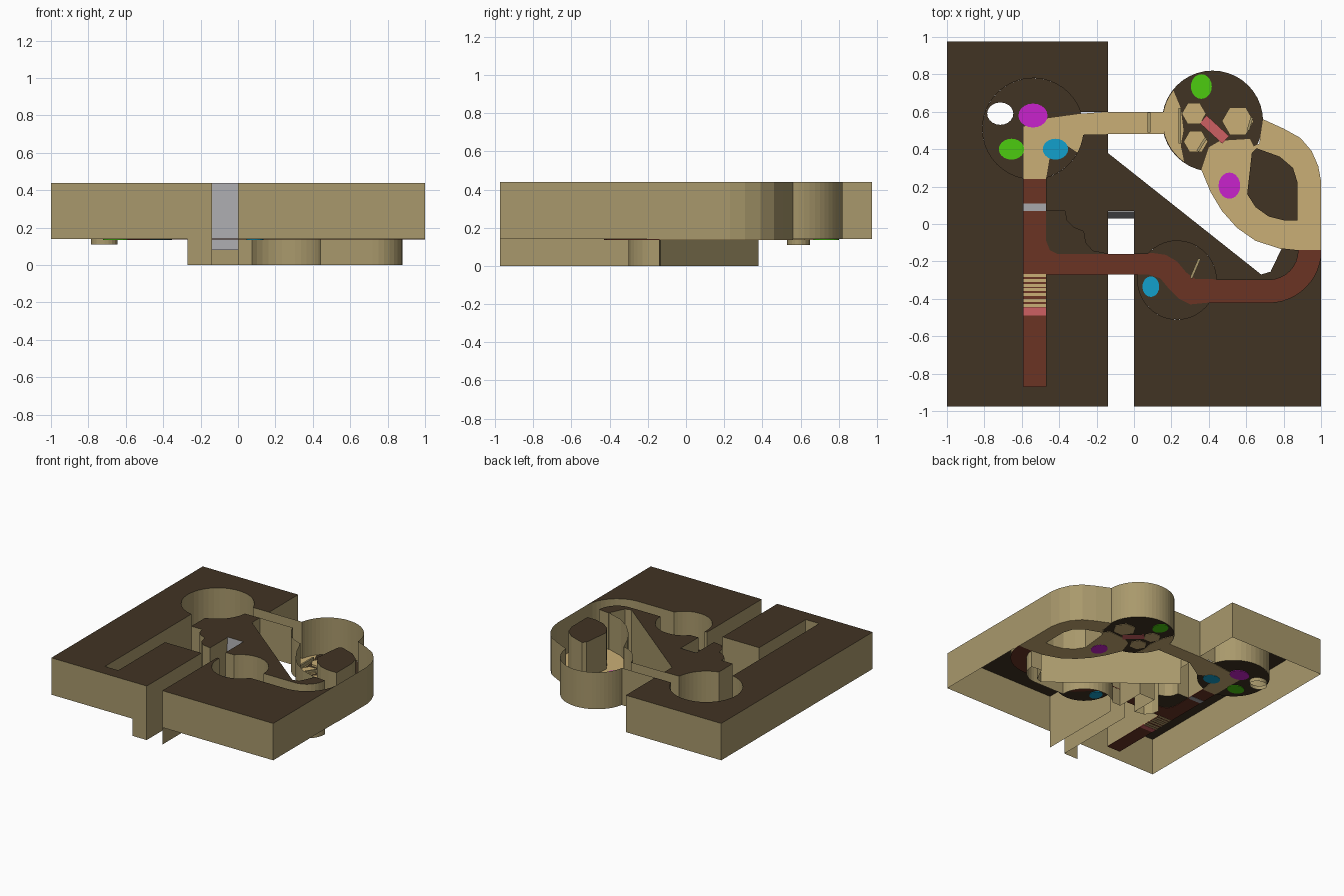
import bpy, bmesh, math

if "Cube" in bpy.data.objects:
    bpy.data.objects.remove(bpy.data.objects["Cube"])

TOP, FLOOR, BASE = 0.44, 0.14, 0.0


def material(name, hexcode):
    c = [int(hexcode[i:i + 2], 16) / 255 for i in (0, 2, 4)]
    c = [v / 12.92 if v < 0.04 else ((v + 0.055) / 1.055) ** 2.4 for v in c]
    m = bpy.data.materials.new(name)
    m.diffuse_color = (*c, 1)
    m.use_nodes = True
    m.node_tree.nodes["Principled BSDF"].inputs["Base Color"].default_value = m.diffuse_color
    return m


WALL = material("sand wall", "A9996C")
DARK = material("dark earth", "413323")
TAN = material("tan path", "CAAF76")
RED = material("red brown path", "6B3424")
GREY = material("grey gate", "A9A8AC")
PINK = material("pink", "CE6062")
MAGENTA = material("magenta", "C822CC")
GREEN = material("green", "4CCB10")
CYAN = material("cyan", "12A0CC")


def finish(name, bm, mats):
    me = bpy.data.meshes.new(name)
    bm.to_mesh(me)
    bm.free()
    for m in mats:
        me.materials.append(m)
    ob = bpy.data.objects.new(name, me)
    bpy.context.collection.objects.link(ob)
    return ob


def arc(cx, cy, r, a0, a1, n=16, ry=None):
    ry = ry or r
    return [(cx + r * math.cos(math.radians(a0 + (a1 - a0) * i / n)),
             cy + ry * math.sin(math.radians(a0 + (a1 - a0) * i / n))) for i in range(n + 1)]


def ring(cx, cy, r, n=32, ry=None):
    return arc(cx, cy, r, 0, 360, n, ry)[:-1]


def fill(bm, loops, z):
    edges = []
    for loop in loops:
        vs = [bm.verts.new((x, y, z)) for x, y in loop]
        edges += [bm.edges.new((vs[i - 1], vs[i])) for i in range(len(vs))]
    bmesh.ops.triangle_fill(bm, use_beauty=True, edges=edges, normal=(0, 0, 1))
    for f in bm.faces:
        if f.normal.z < 0:
            f.normal_flip()


def add_walls(bm, pts, closed, bottom):
    n = len(pts)
    for i in range(n if closed else n - 1):
        p, q = pts[i], pts[(i + 1) % n]
        lo = bottom(p, q)
        bm.faces.new([bm.verts.new(v) for v in
                      ((*p, lo), (*q, lo), (*q, TOP), (*p, TOP))])


def block(name, loop, bottom=lambda p, q: FLOOR):
    """Dark top surface with open sand walls hanging from its outline."""
    if sum(a[0] * b[1] - b[0] * a[1] for a, b in zip(loop, loop[1:] + loop[:1])) < 0:
        loop = loop[::-1]
    bm = bmesh.new()
    fill(bm, [loop], TOP)
    bm.normal_update()
    for f in bm.faces:
        f.material_index = 1
    add_walls(bm, loop, True, bottom)
    return finish(name, bm, [WALL, DARK])


def curtain(name, pts):
    bm = bmesh.new()
    add_walls(bm, pts, False, lambda p, q: FLOOR)
    return finish(name, bm, [WALL])


def sheet(name, loops, mat, z=FLOOR):
    bm = bmesh.new()
    fill(bm, loops, z)
    return finish(name, bm, [mat])


def slab(name, loops, mat, z0=FLOOR - 0.003, z1=FLOOR + 0.003):
    bm = bmesh.new()
    fill(bm, loops, z0)
    geo = bmesh.ops.extrude_face_region(bm, geom=bm.faces[:], use_keep_orig=True)["geom"]
    bmesh.ops.translate(bm, vec=(0, 0, z1 - z0),
                        verts=[g for g in geo if isinstance(g, bmesh.types.BMVert)])
    bmesh.ops.recalc_face_normals(bm, faces=bm.faces[:])
    return finish(name, bm, [mat])


def rect(x0, y0, x1, y1):
    return [(x0, y0), (x1, y0), (x1, y1), (x0, y1)]


def bar(x0, y0, x1, y1, w):
    d = math.hypot(x1 - x0, y1 - y0)
    nx, ny = -(y1 - y0) / d * w / 2, (x1 - x0) / d * w / 2
    return [(x0 + nx, y0 + ny), (x0 - nx, y0 - ny), (x1 - nx, y1 - ny), (x1 + nx, y1 + ny)]


# west block, wrapping the long corridor and the first round room
west = [(-1, -.975), (-.27, -.975), (-.14, -.975), (-.14, -.27), (-.47, -.27),
        (-.47, -.87), (-.59, -.87)]
west += arc(-.54, .51, .27, 259, 19.5, 28) + [(-.14, .6), (-.14, .975), (-1, .975)]
block("west_block", west, lambda p, q: BASE if min(p[0], q[0]) > -.28
      and max(p[1], q[1]) < -.2 else FLOOR)

# south-east block
east = [(0, -.975), (1, -.975)] + arc(.72, -.14, .28, 0, -90, 12)
east += arc(.23, -.3, .21, -35, -188, 18) + [(0, -.27)]
block("east_block", east, lambda p, q: BASE if max(p[0], q[0]) < .01 else FLOOR)

# middle island with its notch, stepped corner and deep skirt
island = [(-.14, .48), (-.14, .38), (.68, -.27), (.73, -.255), (.79, -.13)]
island += arc(.72, -.14, .16, 0, -90, 8) + arc(.23, -.3, .21, 0, 138, 14)
island += [(0, -.16), (0, .07), (-.14, .07), (-.14, -.16), (-.22, -.145), (-.26, -.1),
           (-.27, -.04), (-.32, -.02), (-.36, .02), (-.37, .07), (-.47, .07)]
island += arc(-.54, .51, .27, 285, 353, 10)
block("middle_island", island, lambda p, q: BASE if min(p[0], q[0]) > -.28
      and max(p[1], q[1]) < .39 else FLOOR)

# pillar inside the loop path
pillar = [(.605, .16), (.63, .38), (.655, .405), (.78, .36), (.85, .3), (.875, .22),
          (.875, .02), (.8, .02), (.72, .04), (.65, .09)]
block("loop_pillar", pillar)

# thin walls around the loop and the second round room
outer_curve = [(1, .23), (.985, .31), (.95, .39), (.89, .46), (.8, .51), (.69, .56)]
inner_curve = [(.36, .29), (.41, .17), (.47, .07), (.55, -.02), (.65, -.09), (.79, -.135)]
curtain("north_loop_wall", [(1, -.14)] + outer_curve
        + arc(.42, .55, .27, 2, 169, 26) + [(-.14, .6)])
curtain("south_loop_wall", [(-.14, .48)] + arc(.42, .55, .27, 195, 257, 10) + inner_curve)

# dark floors
hole = ring(-.715, .59, .07, 20, .06)
sheet("west_room_floor", [ring(-.54, .51, .27, 40), hole], DARK)
sheet("south_room_floor", [ring(.23, -.3, .21, 40)], DARK)
sheet("north_room_floor", [ring(.42, .55, .27, 40)], DARK)
sheet("corner_floor", [[(-.47, .07), (-.47, -.16), (-.14, -.16), (-.22, -.145), (-.26, -.1),
                        (-.27, -.04), (-.32, -.02), (-.36, .02), (-.37, .07)]], DARK)

# short drain under the open hole
bm = bmesh.new()
for i in range(len(hole)):
    p, q = hole[i - 1], hole[i]
    bm.faces.new([bm.verts.new(v) for v in
                  ((*p, .11), (*q, .11), (*q, FLOOR), (*p, FLOOR))])
finish("drain_tube", bm, [WALL])

# red brown paths
slab("long_corridor_floor", [rect(-.59, -.87, -.47, .24)], RED)
slab("cross_corridor_floor", [[(-.47, -.27), (0, -.27), (0, -.16), (-.41, -.16),
                               (-.45, -.14), (-.47, -.09)]], RED)
snake = [(0, -.27), (.08, -.27), (.14, -.29), (.19, -.35), (.24, -.4), (.3, -.43), (.4, -.42)]
snake += arc(.72, -.14, .28, -90, 0, 12) + arc(.72, -.14, .16, 0, -90, 8)
snake += [(.4, -.295), (.33, -.295), (.28, -.26), (.23, -.2), (.17, -.165), (.1, -.155), (0, -.16)]
slab("winding_path", [snake], RED)

# tan paths
slab("west_room_path", [[(-.59, .24), (-.47, .24), (-.45, .36), (-.36, .42), (-.3, .38),
                         (-.14, .48), (.16, .48), (.16, .6), (-.14, .6), (-.28, .59),
                         (-.5, .56), (-.59, .52)]], TAN)
slab("north_room_entry", [arc(.42, .55, .265, 142, 235, 12)
                          + [(.25, .42), (.265, .5), (.25, .62)]], TAN)
slab("loop_path", [inner_curve + [(.88, -.14), (1, -.14)] + outer_curve
                   + [(.67, .43), (.64, .415), (.62, .455), (.46, .445), (.4, .41)], pillar], TAN)

# hexagonal stones, crossing bar and small slats
for i, (x, y, r) in enumerate([(.32, .59, .065), (.33, .44, .065), (.555, .55, .085)]):
    slab(f"stone_{i + 1}", [ring(x, y, r, 6)], TAN, FLOOR - .004, FLOOR + .015)
slab("pink_bar", [bar(.37, .56, .49, .45, .055)], PINK, FLOOR - .004, FLOOR + .012)
for i, b in enumerate([(.245, .43, .245, .62), (.61, .5, .63, .57), (.34, .39, .385, .46),
                       (.305, -.29, .35, -.185), (.08, .49, .08, .595)]):
    slab(f"slat_{i + 1}", [bar(*b, .014)], WALL, FLOOR, FLOOR + .03)

# stripes across the long corridor
for i, y in enumerate((-.275, -.303, -.328, -.35, -.377, -.41, -.435)):
    slab(f"stripe_{i + 1}", [rect(-.59, y - .008, -.47, y + .008)], TAN,
         FLOOR - .005, FLOOR + .005)
slab("pink_stripe", [rect(-.59, -.49, -.47, -.447)], PINK, FLOOR - .005, FLOOR + .005)
slab("grey_threshold", [rect(-.59, .07, -.47, .11)], GREY, FLOOR - .005, FLOOR + .005)

# leaning grey gate in the notch
bm = bmesh.new()
bm.faces.new([bm.verts.new(v) for v in
              ((-.14, .03, .08), (0, .03, .08), (0, .067, TOP), (-.14, .067, TOP))])
finish("grey_gate", bm, [GREY])

# coloured discs
for name, x, y, rx, ry, mat in [
        ("west_magenta_disc", -.54, .58, .078, .064, MAGENTA),
        ("west_green_disc", -.655, .4, .068, .056, GREEN),
        ("west_cyan_disc", -.42, .4, .068, .056, CYAN),
        ("north_green_disc", .36, .735, .056, .066, GREEN),
        ("loop_magenta_disc", .51, .205, .058, .07, MAGENTA),
        ("south_cyan_disc", .09, -.335, .045, .055, CYAN)]:
    slab(name, [ring(x, y, rx, 20, ry)], mat, FLOOR - .005, FLOOR + .005)
